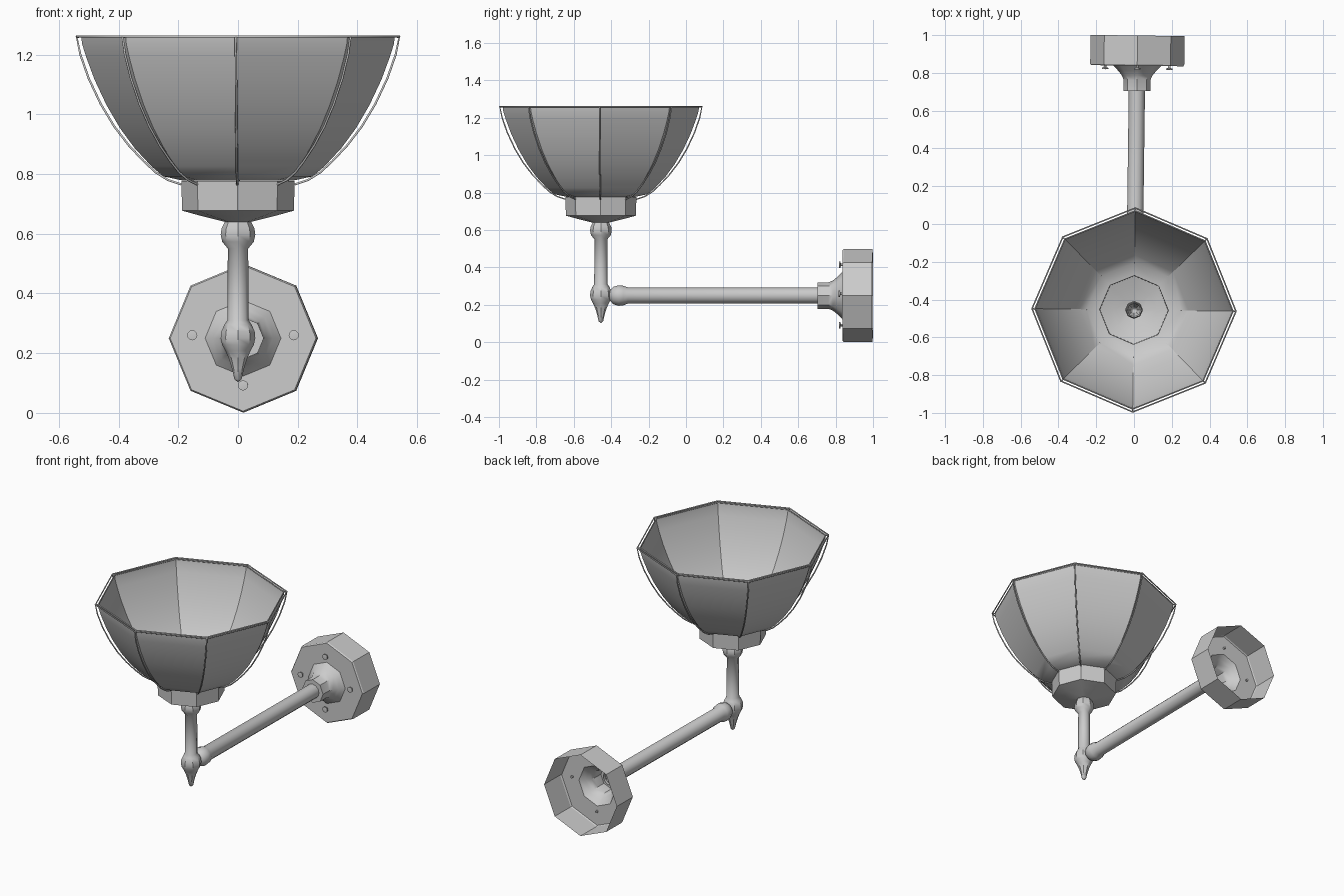
import bpy, bmesh
from math import cos, sin, pi, radians
from mathutils import Matrix, Vector

if "Cube" in bpy.data.objects:
    bpy.data.objects.remove(bpy.data.objects["Cube"])

BOWL_Y = -0.455
ARM_Z = 0.25
# the whole lamp is turned very slightly about the bowl axis
TURN = (Matrix.Translation((0, BOWL_Y, 0)) @ Matrix.Rotation(radians(-0.75), 4, 'Z')
        @ Matrix.Translation((0, -BOWL_Y, 0)))


def lathe(name, profile, axis='Z', sides=8, closed=False, angle=30, centre=None):
    """Spin (radius, position) pairs about a vertical or a front-to-back axis."""
    cx, c = centre or ((0, BOWL_Y) if axis == 'Z' else (0, ARM_Z))
    bm = bmesh.new()
    rings = []
    for r, t in profile:
        ring = []
        for i in range(sides):
            u, v = cx + r * cos(2 * pi * i / sides), c + r * sin(2 * pi * i / sides)
            ring.append(bm.verts.new((u, v, t) if axis == 'Z' else (u, t, v)))
        rings.append(ring)
    pairs = list(zip(rings, rings[1:]))
    if closed:
        pairs.append((rings[-1], rings[0]))
    for a, b in pairs:
        for i in range(sides):
            j = (i + 1) % sides
            bm.faces.new((a[i], a[j], b[j], b[i]))
    bmesh.ops.remove_doubles(bm, verts=bm.verts, dist=1e-5)
    bmesh.ops.recalc_face_normals(bm, faces=bm.faces)
    bm.transform(TURN)
    mesh = bpy.data.meshes.new(name)
    bm.to_mesh(mesh)
    bm.free()
    ob = bpy.data.objects.new(name, mesh)
    bpy.context.collection.objects.link(ob)
    bpy.ops.object.select_all(action='DESELECT')
    ob.select_set(True)
    bpy.context.view_layer.objects.active = ob
    bpy.ops.object.shade_smooth_by_angle(angle=radians(angle))
    return ob


def wires(name, paths, radius, cyclic=False):
    """Thin round wire along each path."""
    cu = bpy.data.curves.new(name, 'CURVE')
    cu.dimensions = '3D'
    cu.bevel_depth = radius
    cu.bevel_resolution = 1
    cu.use_fill_caps = True
    for pts in paths:
        sp = cu.splines.new('POLY')
        sp.points.add(len(pts) - 1)
        for p, co in zip(sp.points, pts):
            p.co = (*(TURN @ Vector(co)), 1)
        sp.use_cyclic_u = cyclic
    ob = bpy.data.objects.new(name, cu)
    bpy.context.collection.objects.link(ob)
    return ob


def corner(r, z, i):
    return (r * cos(i * pi / 4), BOWL_Y + r * sin(i * pi / 4), z)


# eight-sided glass bowl
lathe("glass_bowl", [(0.185, 0.778), (0.25, 0.792), (0.29, 0.826), (0.345, 0.885), (0.395, 0.953),
                     (0.44, 1.03), (0.48, 1.115), (0.508, 1.19), (0.522, 1.235), (0.525, 1.26)])

# wire cage: ribs at the corners, double rim
rib = [(0.19, 0.765), (0.235, 0.78), (0.275, 0.805), (0.315, 0.842), (0.365, 0.895), (0.415, 0.96),
       (0.46, 1.035), (0.5, 1.12), (0.528, 1.2), (0.54, 1.258), (0.523, 1.26)]
wires("cage_ribs", [[corner(r, z, i) for r, z in rib] for i in range(8)], 0.004)
wires("cage_rims", [[corner(r, 1.26, i) for i in range(8)] for r in (0.54, 0.524)], 0.004, True)

# cup holding the bowl
lathe("bowl_holder", [(0.045, 0.652), (0.12, 0.668), (0.18, 0.688), (0.182, 0.776), (0.19, 0.776),
                      (0.187, 0.677), (0.125, 0.66), (0.045, 0.64)], closed=True)

# upright stem with ball on top and pointed finial below
lathe("stem", [(0.04, 0.648), (0.045, 0.638), (0.055, 0.618), (0.058, 0.597), (0.053, 0.573),
               (0.034, 0.55), (0.036, 0.31), (0.046, 0.295), (0.056, 0.272), (0.058, 0.25),
               (0.053, 0.228), (0.042, 0.208), (0.03, 0.18), (0.02, 0.148), (0.012, 0.112),
               (0.0, 0.103)], angle=40)

# horizontal arm with ball end
lathe("arm", [(0, -0.413), (0.025, -0.408), (0.046, -0.39), (0.055, -0.36), (0.052, -0.335),
              (0.043, -0.31), (0.043, 0.72)], 'Y', sides=12, angle=50)

# flared collar and hollow wall plate
lathe("wall_collar", [(0.04, 0.704), (0.071, 0.704), (0.071, 0.762), (0.08, 0.785), (0.1, 0.81),
                      (0.127, 0.838)], 'Y', angle=40)
lathe("wall_plate", [(0.125, 0.838), (0.244, 0.838), (0.249, 0.845), (0.249, 0.998)], 'Y')

# four screws on the wall plate
for n, (dx, dz) in enumerate([(0.17, 0.01), (0, 0.165), (-0.17, 0.01), (0, -0.158)], 1):
    lathe(f"screw_{n}", [(0, 0.817), (0.017, 0.819), (0.017, 0.825), (0.007, 0.828),
                         (0.007, 0.85), (0, 0.85)], 'Y', sides=12, centre=(dx, ARM_Z + dz))
